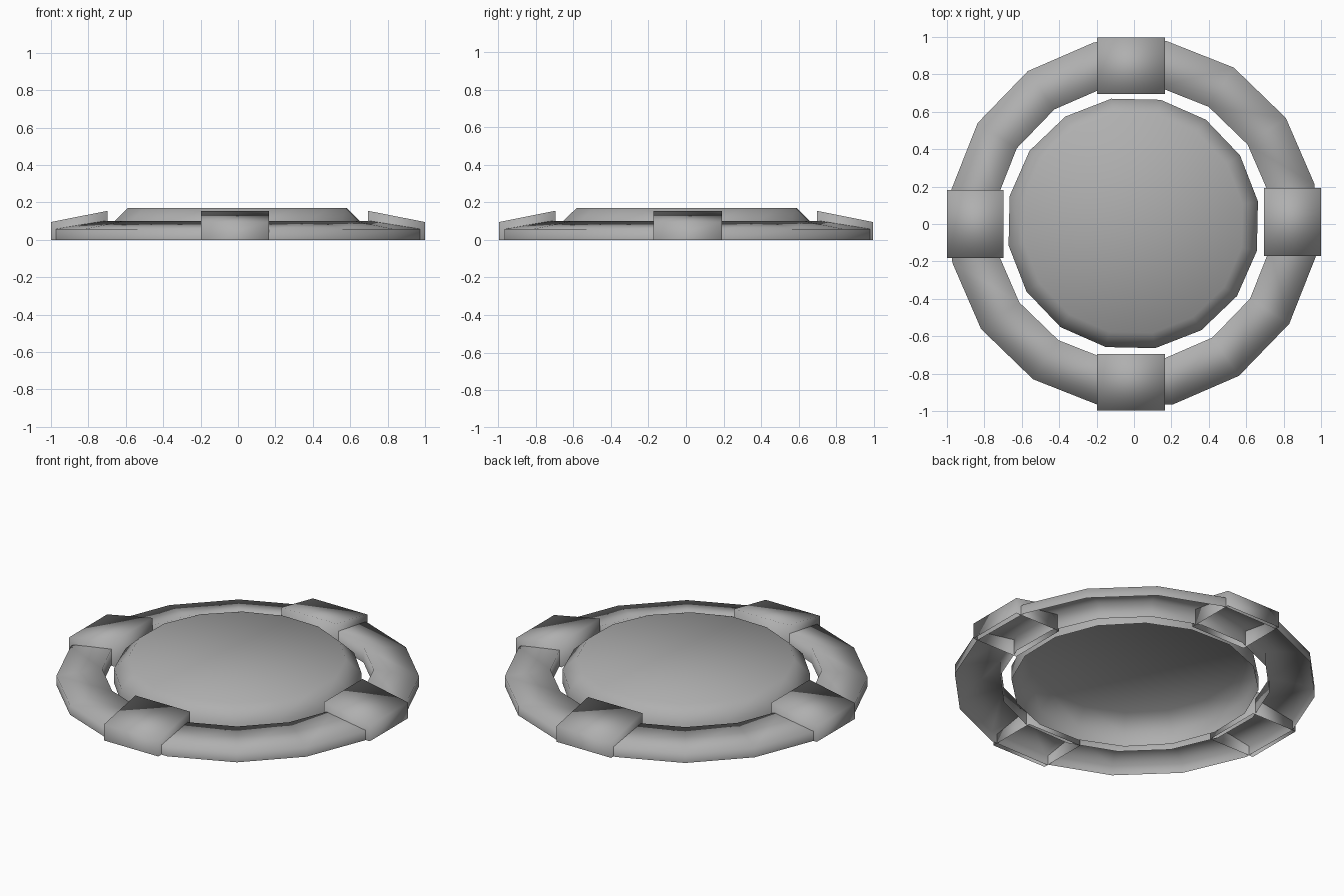
import bpy
import math

if "Cube" in bpy.data.objects:
    bpy.data.objects.remove(bpy.data.objects["Cube"])

# Mid-grey shared by every part
grey = bpy.data.materials.new("mid_grey")
grey.diffuse_color = (0.43, 0.43, 0.43, 1)
grey.use_nodes = True
grey.node_tree.nodes["Principled BSDF"].inputs["Base Color"].default_value = grey.diffuse_color


def make_object(name, verts, faces):
    mesh = bpy.data.meshes.new(name)
    mesh.from_pydata(verts, [], faces)
    mesh.shade_smooth()
    mesh.materials.append(grey)
    obj = bpy.data.objects.new(name, mesh)
    bpy.context.collection.objects.link(obj)
    return obj


def lathe(name, profile, sides, start_deg, shift, cap=False):
    """Revolve (radius, z) points about z as an open shell; cap fills the last ring."""
    verts, faces = [], []
    n = len(profile)
    for i in range(sides):
        a = math.radians(start_deg + 360 * i / sides)
        verts += [(r * math.cos(a) + shift[0], r * math.sin(a) + shift[1], z)
                  for r, z in profile]
    for i in range(sides):
        j = (i + 1) % sides
        for k in range(n - 1):
            faces.append((i * n + k, j * n + k, j * n + k + 1, i * n + k + 1))
    if cap:
        faces.append([i * n + n - 1 for i in range(sides)])
    return make_object(name, verts, faces)


def clamp_block(name, angle_deg, outer, inner, shift):
    """Wedge-topped block, open underneath, straddling the ring."""
    half = 0.182
    section = [(outer, 0), (outer, 0.095), (inner, 0.155), (inner, 0)]
    verts = [(r, s, z) for s in (-half, half) for r, z in section]
    a = math.radians(angle_deg)
    c, s = math.cos(a), math.sin(a)
    verts = [(x * c - y * s + shift[0], x * s + y * c + shift[1], z) for x, y, z in verts]
    faces = [(k, k + 4, k + 5, k + 1) for k in range(3)]
    faces += [(0, 1, 2, 3), (7, 6, 5, 4)]
    return make_object(name, verts, faces)


# Outer ring: hollow 16-sided band sloping up toward the middle
lathe("outer_ring", [(0.991, 0), (0.991, 0.058), (0.742, 0.1), (0.742, 0.008)],
      16, 12.2, (-0.003, 0.003))

# Centre disc: hollow 16-sided lid with a bevelled rim
lathe("center_disc", [(0.677, 0.004), (0.677, 0.09), (0.594, 0.17)],
      16, 10, (-0.004, 0.003), cap=True)

# Four blocks clamped over the ring
clamp_block("block_right", 0, 1.0, 0.695, (0, 0.01))
clamp_block("block_back", 90, 0.996, 0.696, (-0.016, 0))
clamp_block("block_left", 180, 1.0, 0.697, (0, 0))
clamp_block("block_front", 270, 0.996, 0.694, (-0.016, 0))
